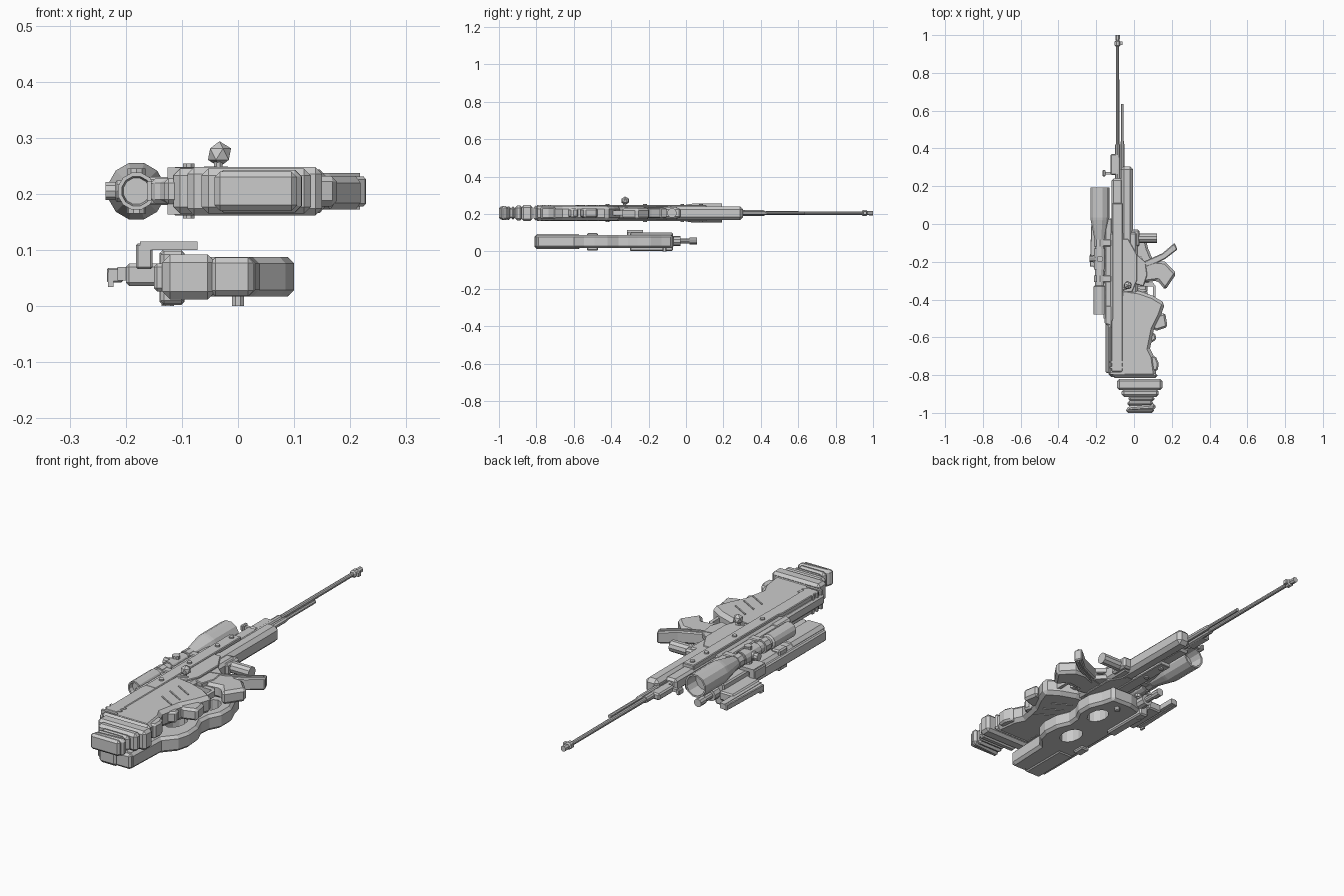
import bpy, bmesh
from math import pi, cos, sin
from mathutils import Vector

ZC = 0.205  # centre height of the rifle, which lies on its side


def finish(name, bm, bevel=0.0):
    bmesh.ops.recalc_face_normals(bm, faces=bm.faces)
    me = bpy.data.meshes.new(name)
    bm.to_mesh(me)
    bm.free()
    ob = bpy.data.objects.new(name, me)
    bpy.context.collection.objects.link(ob)
    if bevel:
        m = ob.modifiers.new("chamfer", 'BEVEL')
        m.width = bevel
        m.segments = 1
        m.limit_method = 'ANGLE'
        m.angle_limit = 1.0
    return ob


def slab(name, pts, z0, z1, bevel=0.0):
    """Plan outline in x, y extruded between two heights."""
    bm = bmesh.new()
    f = bm.faces.new([bm.verts.new((x, y, z0)) for x, y in pts])
    up = bmesh.ops.extrude_face_region(bm, geom=[f])["geom"]
    bmesh.ops.translate(bm, vec=(0, 0, z1 - z0),
                        verts=[v for v in up if isinstance(v, bmesh.types.BMVert)])
    return finish(name, bm, bevel)


def box(name, x0, x1, y0, y1, z0, z1, bevel=0.0):
    return slab(name, [(x0, y0), (x1, y0), (x1, y1), (x0, y1)], z0, z1, bevel)


def lathe(name, origin, axis, prof, n=12):
    """Revolve (distance, radius) points around an axis through origin."""
    bm = bmesh.new()
    rot = Vector((0, 0, 1)).rotation_difference(Vector(axis).normalized())
    rings = []
    for d, r in prof:
        rings.append([bm.verts.new(Vector(origin) + rot @ Vector(
            (r * cos(2 * pi * (i + .5) / n), r * sin(2 * pi * (i + .5) / n), d))) for i in range(n)])
    for a, b in zip(rings, rings[1:]):
        for i in range(n):
            bm.faces.new((a[i], a[(i + 1) % n], b[(i + 1) % n], b[i]))
    bm.faces.new(rings[0])
    bm.faces.new(rings[-1])
    return finish(name, bm)


def rod(name, origin, axis, length, r, n=10):
    return lathe(name, origin, axis, [(0, r), (length, r)], n)


Y = (0, 1, 0)

# Barrel, muzzle brake and gas tube
lathe("barrel", (-.087, 0, ZC), Y, [(0, .016), (.42, .015), (.42, .010), (.97, .009)], 10)
lathe("muzzle_brake", (-.087, 0, ZC), Y,
      [(.94, .010), (.945, .017), (.965, .017), (.97, .010), (.98, .013), (1.0, .013)], 8)
box("muzzle_lug", -.101, -.062, .948, .966, .196, .214)
lathe("gas_tube", (-.062, 0, ZC), Y, [(.2, .013), (.42, .012), (.44, .008), (.635, .008)], 8)

# Fore-end, front sight
box("fore_end", -.07, -.004, -.22, .305, .168, .24, .016)
box("barrel_shroud", -.118, -.06, -.1, .24, .178, .232, .01)
box("sight_block", -.125, -.08, .26, .37, .190, .220, .006)
box("sight_post", -.155, -.1, .262, .276, .198, .212)
box("sight_hood", -.166, -.15, .252, .286, .192, .218, .004)

# Receiver and its layered side panels
box("receiver", -.125, .02, -.56, -.04, .172, .238, .012)
box("receiver_rail", -.155, -.115, -.53, .03, .185, .225, .006)
for i in range(12):
    box("rail_tooth", -.162, -.15, -.50 + i * .042, -.48 + i * .042, .188, .222)
for s in (-1, 1):
    def side(name, pts, inner, outer, b=.003):
        a, c = sorted((ZC + s * inner, ZC + s * outer))
        slab(name, pts, a, c, b)
    side("bolt_cover", [(-.115, -.5), (-.06, -.5), (-.06, .11), (-.115, .11)], .02, .043)
    side("side_plate", [(-.1, -.36), (-.01, -.36), (.015, -.3), (.015, -.16), (-.03, -.08), (-.1, -.08)], .02, .038)
    side("lower_plate", [(-.05, -.3), (.05, -.33), (.07, -.27), (.06, -.2), (-.03, -.12)], .005, .030)
    side("cheek_plate", [(-.12, -.78), (-.06, -.78), (-.06, -.44), (-.1, -.44), (-.12, -.52)], .02, .042)
    for y in (-.42, -.22, -.02, .08):
        rod("pin", (-.088, y, ZC + s * .04), (0, 0, s), .009, .011, 8)

# Bolt handle with faceted knob
rod("bolt_handle", (-.035, -.33, .235), (0, 0, 1), .03, .008, 8)
rod("bolt_root", (-.06, -.345, .24), (1, .4, 0), .045, .009, 8)
bm = bmesh.new()
bmesh.ops.create_icosphere(bm, subdivisions=1, radius=.023)
bmesh.ops.translate(bm, verts=bm.verts, vec=(-.033, -.325, .271))
finish("bolt_knob", bm)

# Scope
SX = -.181
lathe("scope", (SX, 0, ZC), Y,
      [(-.46, .024), (-.48, .027), (-.48, .034), (-.33, .034), (-.325, .025), (-.10, .025), (.02, .050),
       (.035, .052), (.192, .052), (.192, .044), (.13, .041)], 12)
lathe("scope_side_turret", (SX, -.185, ZC), (-1, 0, 0), [(0, .02), (.035, .02), (.037, .017), (.055, .017)], 10)
for s in (-1, 1):
    rod("scope_turret", (SX, -.185, ZC), (0, 0, s), .04, .017, 10)
rod("scope_turret_collar", (SX, -.24, ZC), Y, .11, .031, 12)
for y in (-.29, -.1):
    rod("scope_ring", (SX, y - .018, ZC), Y, .036, .032, 10)
    box("scope_mount", SX, -.12, y - .018, y + .018, .180, .230, .004)

# Folded foregrip tube, curved magazine, pistol grip and trigger guard
rod("foregrip", (-.03, -.075, ZC), (1, 0, 0), .152, .026, 10)
box("foregrip_clamp", -.03, .03, -.12, -.03, .178, .232, .008)
slab("magazine", [(-.04, -.215), (.06, -.195), (.15, -.155), (.215, -.10), (.23, -.135), (.165, -.185),
                  (.08, -.228), (-.03, -.255)], .178, .231, .005)
slab("magazine_rib", [(0, -.218), (.08, -.2), (.16, -.16), (.215, -.12), (.217, -.127), (.163, -.168),
                      (.08, -.21), (0, -.228)], .172, .237)
slab("pistol_grip", [(.04, -.22), (.11, -.195), (.165, -.20), (.225, -.262), (.165, -.35), (.125, -.30),
                     (.05, -.31)], .172, .232, .012)
slab("trigger_guard", [(.02, -.31), (.10, -.31), (.115, -.33), (.115, -.39), (.10, -.39), (.10, -.33), (.02, -.33)],
     .192, .218)
slab("trigger", [(0, -.34), (.055, -.345), (.07, -.355), (.05, -.36), (0, -.36)], .2, .21)

# Stock: body, thumb grip, toe pads and cheek rest
slab("stock", [(-.07, -.34), (.03, -.355), (.10, -.38), (.165, -.42), (.14, -.49), (.105, -.56), (.085, -.66),
               (.105, -.70), (.12, -.81), (-.08, -.81), (-.10, -.55)], .166, .244, .016)
slab("stock_heel_grip", [(.09, -.49), (.165, -.47), (.178, -.545), (.12, -.565), (.09, -.55)], .178, .232, .01)
slab("stock_toe_pad", [(.05, -.585), (.11, -.575), (.12, -.61), (.06, -.65)], .180, .230, .008)
slab("stock_rear_pad", [(.04, -.69), (.115, -.70), (.13, -.735), (.127, -.775), (.04, -.79)], .172, .238, .008)
slab("cheek_rest", [(-.132, -.805), (-.06, -.805), (-.06, -.43), (-.155, -.43), (-.155, -.53), (-.132, -.54)],
     .182, .228, .008)
for y in (-.79, -.76, -.73):
    box("cheek_slot", -.126, -.05, y - .006, y + .006, .163, .247)
for i, y in enumerate((-.42, -.48, -.54)):
    slab("stock_groove", [(.0, y), (.08, y - .045), (.08, y - .052), (0, y - .007)], .163, .247)

# Stepped recoil pad
for x0, x1, y0, y1, h in ((-.115, .125, -.815, -.79, .040), (-.09, .15, -.88, -.82, .043), (-.065, .13, -.915, -.875, .040),
                          (-.03, .108, -.94, -.91, .034), (-.035, .10, -.965, -.935, .036)):
    box("recoil_pad_step", x0, x1, y0, y1, ZC - h, ZC + h, .012)
slab("butt_plate", [(-.045, -.995), (.112, -.985), (.115, -.95), (-.03, -.962)], .167, .243, .012)
box("butt_plate_end", -.042, .105, -1.0, -.975, .170, .240, .010)

# Compact lower gun: body with thumb hole and trigger hole
body = slab("compact_body", [(-.135, -.80), (.03, -.80), (.038, -.60), (.085, -.545), (.10, -.49), (.095, -.42),
                             (.07, -.36), (.075, -.31), (.10, -.26), (.10, -.19), (.075, -.13), (.06, -.07),
                             (-.04, -.065), (-.135, -.09)], .017, .088, .012)
for k, (x, y, rx, ry) in enumerate(((-.005, -.435, .042, .062), (.018, -.225, .040, .058))):
    cut = slab("hole_cutter", [(x + rx * cos(a * pi / 6), y + ry * sin(a * pi / 6)) for a in range(12)], -.05, .15)
    cut.hide_render = True
    cut.hide_viewport = True
    m = body.modifiers.new("hole", 'BOOLEAN')
    m.object = cut
    m.solver = 'EXACT'
box("compact_butt", -.135, -.04, -.81, -.56, .012, .092, .014)
box("compact_butt_pad", -.05, .028, -.808, -.77, .018, .087, .01)
box("compact_top_magazine", -.15, -.125, -.79, -.11, .026, .076, .006)
box("compact_receiver", -.14, -.095, -.30, -.07, .002, .10, .006)
box("compact_band", -.138, -.095, -.53, -.47, .004, .098, .006)

# Compact gun muzzle, sight rail and side bracket
lathe("compact_muzzle", (-.10, 0, .056), Y, [(-.1, .026), (-.03, .026), (-.03, .014), (.02, .014), (.02, .018), (.06, .018)], 10)
box("compact_sight_base", -.2, -.13, -.24, -.05, .036, .076, .006)
box("compact_sight_rail", -.215, -.19, -.23, .03, .046, .070)
slab("compact_sight_wing", [(-.234, -.225), (-.205, -.225), (-.205, .03), (-.225, .03)], .042, .068, .003)
box("compact_sight_hook", -.232, -.222, -.225, -.20, .034, .06)
box("compact_bracket", -.175, -.072, -.315, -.23, .10, .115)
box("compact_bracket_leg", -.182, -.152, -.315, -.23, .066, .112, .004)
for x in (-.125, .0):
    rod("compact_foot", (x, -.115, .0), (0, 0, 1), .03, .012, 8)
